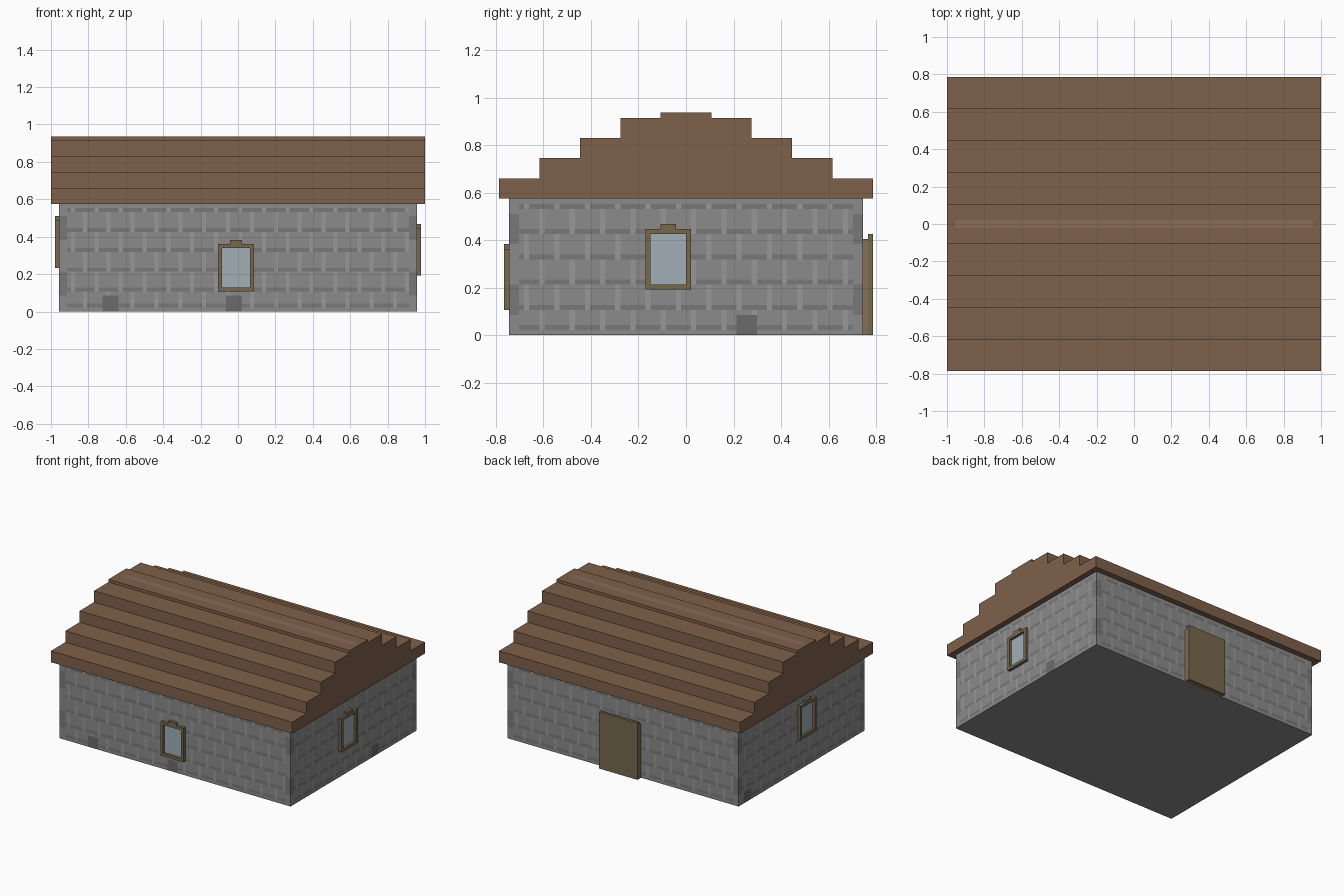
import bpy, bmesh, math
from mathutils import Matrix, Vector

if "Cube" in bpy.data.objects:
    bpy.data.objects.remove(bpy.data.objects["Cube"])

V = 2 / 94  # size of one building block; all dimensions below are in blocks


def material(name, r, g, b):
    m = bpy.data.materials.new(name)
    m.diffuse_color = [(c / 255) ** 2.2 for c in (r, g, b)] + [1]
    m.use_nodes = True
    m.node_tree.nodes["Principled BSDF"].inputs["Base Color"].default_value = m.diffuse_color
    return m


STONE = material("stone", 138, 138, 138)
DARK = material("dark_stone", 120, 120, 120)
LIGHT = material("light_joint", 150, 150, 150)
PATCH = material("patch_stone", 106, 106, 106)
ROOF = material("roof_brown", 126, 97, 76)
RIDGE = material("ridge_brown", 136, 107, 87)
WOOD = material("frame_wood", 118, 104, 78)
DOOR = material("door_wood", 132, 112, 84)
GLASS = material("glass", 160, 174, 182)


def finish(name, bm, mats, rot=0.0):
    bm.transform(Matrix.Rotation(rot, 4, 'Z') @ Matrix.Scale(V, 4))
    me = bpy.data.meshes.new(name)
    bm.to_mesh(me)
    bm.free()
    for m in mats:
        me.materials.append(m)
    ob = bpy.data.objects.new(name, me)
    bpy.context.collection.objects.link(ob)
    return ob


def extrude_outline(name, outlines, axis_map, depth, mat, rot=0.0):
    """Solid from a flat outline (list of 2D points), extruded by a vector."""
    bm = bmesh.new()
    for pts in outlines:
        f = bm.faces.new([bm.verts.new(axis_map(*p)) for p in pts])
        ext = bmesh.ops.extrude_face_region(bm, geom=[f], use_keep_orig=True)
        moved = [e for e in ext["geom"] if isinstance(e, bmesh.types.BMVert)]
        bmesh.ops.translate(bm, verts=moved, vec=Vector(depth))
    bmesh.ops.recalc_face_normals(bm, faces=bm.faces)
    return finish(name, bm, [mat], rot)


def box(name, x, y, z, mat, rot=0.0):
    outline = [(x[0], z[0]), (x[1], z[0]), (x[1], z[1]), (x[0], z[1])]
    return extrude_outline(name, [outline], lambda a, c: (a, y[0], c),
                           (0, y[1] - y[0], 0), mat, rot)


def brick_colour(i, j, n, patches):
    """Material slot of wall cell i, j: 0 stone, 1 dark, 2 light, 3 patch."""
    u = i - n // 2
    if any(p <= u < p + 4 and j < 4 for p in patches):
        return 3
    if min(i, n - 1 - i) < 2:
        return 1 if 4 <= j < 10 or 18 <= j < 24 else 0
    row = j // 5
    joint = (i + 3 * (row % 2)) % 6 == 0
    if j in (1, 5, 10, 15, 20, 25):
        return 2 if joint else 1
    return 2 if joint and j < 25 and j > 1 else 0


def wall(name, n, dist, rot, patches):
    bm = bmesh.new()
    vs = [[bm.verts.new((i - n / 2, -dist, j)) for j in range(28)] for i in range(n + 1)]
    for i in range(n):
        for j in range(27):
            f = bm.faces.new((vs[i][j], vs[i + 1][j], vs[i + 1][j + 1], vs[i][j + 1]))
            f.material_index = brick_colour(i, j, n, patches)
    finish(name, bm, [STONE, DARK, LIGHT, PATCH], rot)


def window(name, u, z, dist, rot):
    # frame of bars with a small cap on top, pane set back inside it
    w, h, front = u + 9, z + 12, (-dist - 1, -dist)
    outer = [(u, z), (w, z), (w, h), (u + 6, h), (u + 6, h + 1), (u + 3, h + 1), (u + 3, h), (u, h)]
    bottom = [(u, z), (w, z), (w, h), (w - 1, h), (w - 1, z + 1), (u + 1, z + 1), (u + 1, h), (u, h)]
    top = [(u + 1, h - 1), (w - 1, h - 1), (w - 1, h)] + outer[3:7] + [(u + 1, h)]
    extrude_outline(name + "_frame", [bottom, top], lambda a, c: (a, front[0], c), (0, 1, 0), WOOD, rot)
    box(name + "_pane", (u + 1, w - 1), (-dist - 0.15, -dist), (z + 1, h - 1), GLASS, rot)


# Walls with brick pattern, going round the house
Q = math.pi / 2
wall("front_wall", 90, 35, 0, (-34, -3))
wall("right_wall", 70, 45, Q, (10,))
wall("back_wall", 90, 35, 2 * Q, ())
wall("left_wall", 70, 45, -Q, (-32,))

# Floor underside
bm = bmesh.new()
bm.faces.new([bm.verts.new(p) for p in ((-45, -35, 0), (-45, 35, 0), (45, 35, 0), (45, -35, 0))])
finish("floor", bm, [STONE])

# Windows
window("front_window", -5, 5, 35, 0)
window("right_window", -8, 9, 45, Q)
window("left_window", -2, 11, 45, -Q)

# Back door: surround and panel
box("door_surround", (-7, 8), (35, 36), (0, 19), DOOR)
box("door_panel", (-7, 8), (36, 37), (0, 20), WOOD)

# Stepped roof: half profile mirrored, extruded along the house
half = []
for y, lo, hi in ((37, 27, 31), (29, 31, 35), (21, 35, 39), (13, 39, 43), (5, 43, 44)):
    half += [(y, lo), (y, hi)]
profile = half + [(-y, z) for y, z in reversed(half)]
extrude_outline("roof", [profile], lambda y, z: (-47, y, z), (94, 0, 0), ROOF)

# Pale ridge strip
bm = bmesh.new()
bm.faces.new([bm.verts.new(p) for p in ((-45, -1, 44.03), (45, -1, 44.03), (45, 1, 44.03), (-45, 1, 44.03))])
finish("ridge_strip", bm, [RIDGE])
